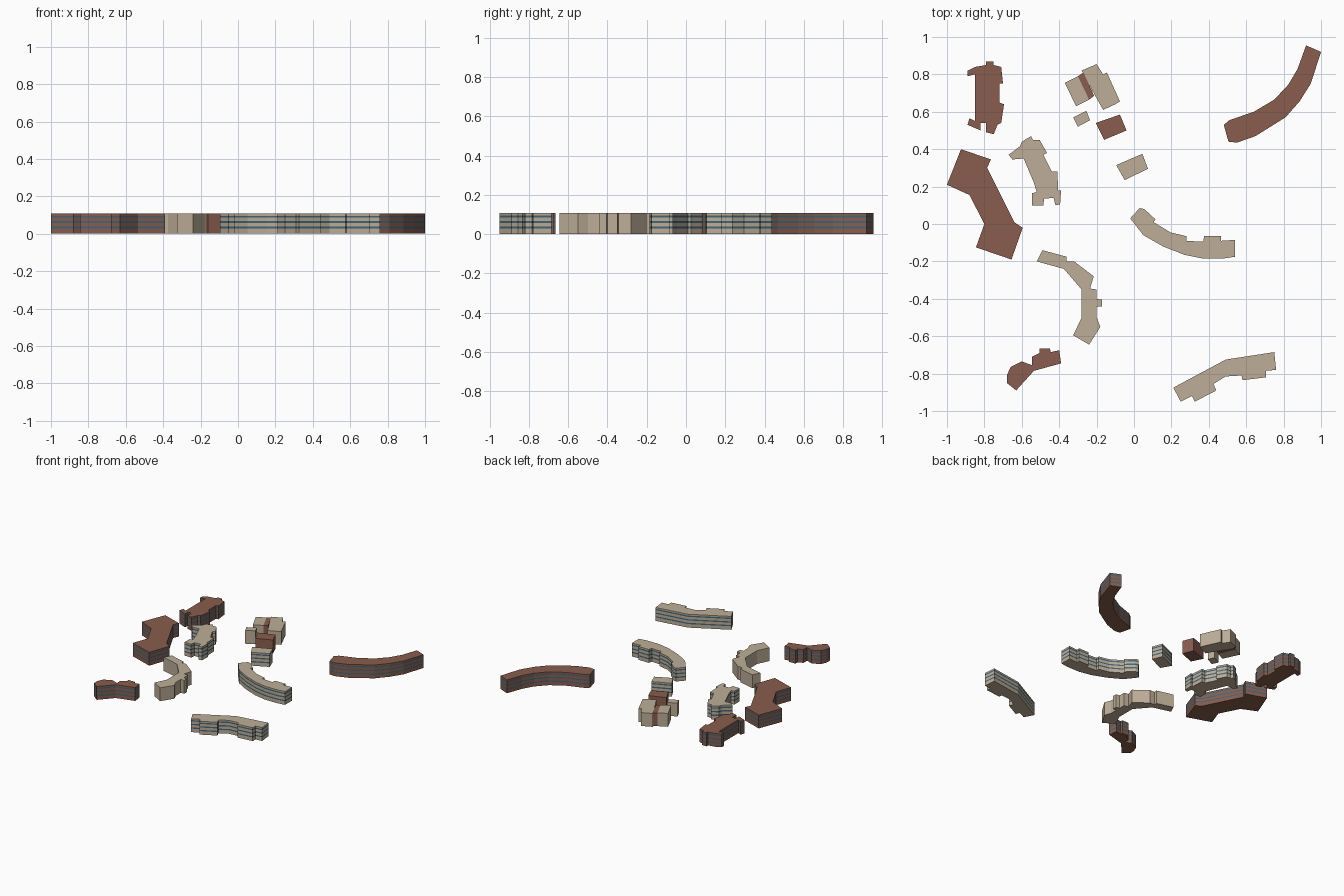
import bpy, bmesh

HEIGHT = 0.107
BANDS = (0.033, 0.062, 0.091)   # centre height of each window band
HALF = 0.005


def material(name, rgb):
    m = bpy.data.materials.new(name)
    m.diffuse_color = (*rgb, 1)
    return m


TAN = material("tan_stone", (0.51, 0.42, 0.31))
BROWN = material("brown_brick", (0.25, 0.11, 0.075))
GLASS = material("window_band", (0.05, 0.13, 0.19))


def building(name, mat, outline, banded=True):
    """Extrude a footprint storey by storey, alternating wall and window bands."""
    levels = [0.0]
    if banded:
        for z in BANDS:
            levels += [z - HALF, z + HALF]
    levels.append(HEIGHT)
    bm = bmesh.new()
    rings = [[bm.verts.new((x, y, z)) for x, y in outline] for z in levels]
    bm.faces.new(rings[0])
    bm.faces.new(rings[-1])
    n = len(outline)
    for k in range(len(rings) - 1):
        lo, hi = rings[k], rings[k + 1]
        for i in range(n):
            j = (i + 1) % n
            f = bm.faces.new((lo[i], lo[j], hi[j], hi[i]))
            f.material_index = k % 2
    bmesh.ops.recalc_face_normals(bm, faces=bm.faces)
    me = bpy.data.meshes.new(name)
    bm.to_mesh(me)
    bm.free()
    me.materials.append(mat)
    me.materials.append(GLASS)
    ob = bpy.data.objects.new(name, me)
    bpy.context.collection.objects.link(ob)
    return ob


# Stepped blocks on the left
building("stepped_brown_block", BROWN, [
    (-.89, .82), (-.85, .84), (-.79, .85), (-.79, .87), (-.75, .87), (-.75, .85),
    (-.71, .84), (-.70, .75), (-.72, .75), (-.72, .65), (-.695, .64), (-.71, .54),
    (-.73, .53), (-.75, .48), (-.79, .49), (-.79, .54), (-.82, .54), (-.82, .50),
    (-.89, .53), (-.88, .565), (-.85, .55), (-.85, .80), (-.89, .79)])
building("stepped_tan_block", TAN, [
    (-.67, .37), (-.61, .415), (-.60, .44), (-.55, .47), (-.54, .45), (-.505, .45),
    (-.465, .38), (-.485, .37), (-.44, .28), (-.41, .28), (-.405, .18), (-.39, .18),
    (-.395, .105), (-.42, .10), (-.43, .14), (-.48, .135), (-.485, .10), (-.545, .10),
    (-.545, .165), (-.52, .17), (-.535, .22), (-.59, .35), (-.65, .345)])
building("large_brown_block", BROWN, [
    (-.925, .40), (-.765, .345), (-.785, .30), (-.64, .01), (-.595, -.02),
    (-.655, -.19), (-.845, -.125), (-.80, 0), (-.88, .155), (-1, .21)])

# Cluster of plain blocks at the back
building("cluster_left", TAN, [(-.37, .755), (-.30, .79), (-.24, .665), (-.31, .63)], False)
building("cluster_link", BROWN, [(-.30, .79), (-.27, .81), (-.213, .685), (-.24, .665)], False)
building("cluster_right", TAN, [
    (-.28, .82), (-.20, .855), (-.165, .80), (-.145, .81), (-.075, .655),
    (-.10, .64), (-.165, .61), (-.21, .69)], False)
building("small_tan_box", TAN, [(-.325, .57), (-.255, .605), (-.235, .555), (-.30, .52)], False)
building("brown_box", BROWN, [(-.205, .54), (-.075, .585), (-.04, .50), (-.16, .45)], False)
building("banded_tan_box", TAN, [(-.095, .315), (.045, .375), (.075, .295), (-.05, .235)])

# Curved wings
building("curved_brown_wing", BROWN, [
    (.48, .53), (.505, .44), (.55, .435), (.65, .47), (.81, .57), (.885, .655),
    (.945, .75), (1, .92), (.92, .955), (.875, .83), (.825, .745), (.75, .665),
    (.64, .60), (.51, .555)])
building("curved_tan_wing", TAN, [
    (-.02, .03), (.03, .085), (.055, .08), (.115, .025), (.105, .01), (.195, -.045),
    (.28, -.065), (.28, -.09), (.37, -.095), (.375, -.065), (.465, -.065),
    (.465, -.09), (.54, -.085), (.54, -.175), (.475, -.185), (.37, -.185),
    (.27, -.165), (.155, -.12), (.05, -.06)])
building("plain_curved_wing", TAN, [
    (-.52, -.20), (-.49, -.14), (-.36, -.175), (-.36, -.20), (-.32, -.20),
    (-.215, -.28), (-.235, -.345), (-.20, -.35), (-.20, -.40), (-.17, -.405),
    (-.17, -.44), (-.20, -.44), (-.20, -.50), (-.18, -.55), (-.24, -.645),
    (-.325, -.595), (-.28, -.50), (-.28, -.35), (-.375, -.24)], False)

# Bent blocks at the front
building("bent_brown_block", BROWN, [
    (-.68, -.81), (-.66, -.765), (-.60, -.735), (-.545, -.755), (-.545, -.71),
    (-.505, -.69), (-.505, -.665), (-.45, -.665), (-.445, -.685), (-.40, -.675),
    (-.39, -.745), (-.535, -.785), (-.63, -.89), (-.68, -.85)])
building("bent_tan_block", TAN, [
    (.21, -.875), (.49, -.725), (.75, -.685), (.76, -.78), (.705, -.785),
    (.705, -.82), (.58, -.835), (.575, -.81), (.49, -.815), (.425, -.855),
    (.44, -.89), (.325, -.95), (.31, -.92), (.25, -.95)])
